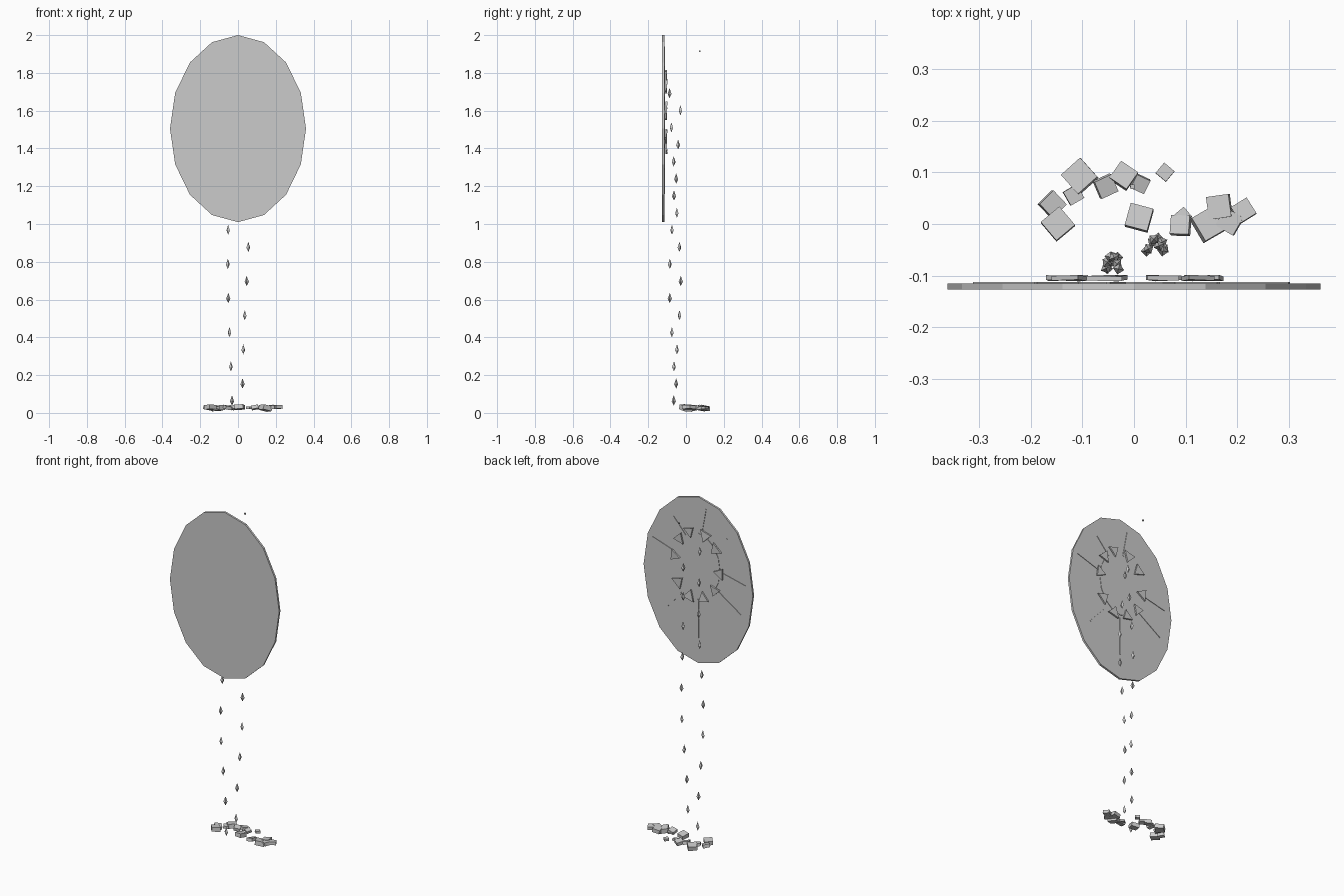
import bpy, bmesh, math, random
from mathutils import Matrix, Vector

if "Cube" in bpy.data.objects:
    bpy.data.objects.remove(bpy.data.objects["Cube"])

random.seed(4)
grey = bpy.data.materials.new("pale_grey")
grey.diffuse_color = (0.6, 0.6, 0.6, 1)
grey.use_nodes = True
grey.node_tree.nodes["Principled BSDF"].inputs["Base Color"].default_value = grey.diffuse_color


def finish(name, bm):
    bmesh.ops.recalc_face_normals(bm, faces=bm.faces)
    me = bpy.data.meshes.new(name)
    bm.to_mesh(me)
    bm.free()
    me.materials.append(grey)
    ob = bpy.data.objects.new(name, me)
    bpy.context.collection.objects.link(ob)
    return ob


def prism(bm, pts, y0, y1):
    """Upright plate: an (x, z) outline extruded from y0 to y1."""
    face = bm.faces.new([bm.verts.new((x, y0, z)) for x, z in pts])
    ext = bmesh.ops.extrude_face_region(bm, geom=[face])["geom"]
    verts = [g for g in ext if isinstance(g, bmesh.types.BMVert)]
    bmesh.ops.translate(bm, verts=verts, vec=(0, y1 - y0, 0))
    return [v for v in face.verts] + verts


def ellipse(cx, cz, rx, rz, n):
    return [(cx + rx * math.sin(math.tau * i / n), cz + rz * math.cos(math.tau * i / n))
            for i in range(n)]


# Oval panel
bm = bmesh.new()
prism(bm, ellipse(0, 1.505, 0.36, 0.495, 16), -0.127, -0.115)
finish("oval_panel", bm)

# Thin oval patch inside the ring of shards
bm = bmesh.new()
prism(bm, ellipse(0, 1.595, 0.145, 0.19, 16), -0.116, -0.1125)
finish("inner_patch", bm)

# Radiating cracks: outer end, inner end
cracks = [(.30, 1.68, .16, 1.635), (.163, 1.84, .08, 1.745), (-.05, 1.94, -.02, 1.78),
          (-.19, 1.80, -.11, 1.735), (-.31, 1.55, -.14, 1.59), (-.28, 1.37, -.10, 1.49),
          (0, 1.16, 0, 1.39), (.21, 1.29, .11, 1.40)]
bm = bmesh.new()
for x0, z0, x1, z1 in cracks:
    a, b = Vector((x0, z0)), Vector((x1, z1))
    d = (b - a).normalized() * 0.004
    n = Vector((-d.y, d.x))
    prism(bm, [a + n, b + n, b - n, a - n], -0.116, -0.112)
finish("cracks", bm)

# Triangular shards pointing inward around the ring
ring = [(.15, 1.615), (.118, 1.725), (.052, 1.785), (-.052, 1.785), (-.12, 1.72),
        (-.148, 1.585), (-.115, 1.475), (-.04, 1.41), (.052, 1.40), (.125, 1.465)]
bm = bmesh.new()
for x, z in ring:
    ang = math.atan2(1.595 - z, -x)
    r = random.uniform(0.036, 0.042)
    pts = [(x + r * math.cos(ang + k * math.tau / 3), z + r * math.sin(ang + k * math.tau / 3))
           for k in range(3)]
    vs = prism(bm, pts, -0.109, -0.100)
    bmesh.ops.rotate(bm, verts=vs, cent=(x, -0.1045, z),
                     matrix=Matrix.Rotation(random.uniform(-.07, .07), 3, 'X'))
finish("shards", bm)


def drops(name, z0, count, path):
    """Column of four-sided diamond drops following a gentle wave."""
    bm = bmesh.new()
    for i in range(count):
        z = z0 + i * 0.1808
        x, y = path(z)
        turn = i * 0.5
        mid = [bm.verts.new((x + .011 * math.cos(turn + k * math.pi / 2),
                             y + .011 * math.sin(turn + k * math.pi / 2), z - .003))
               for k in range(4)]
        for tip in (bm.verts.new((x, y, z + .028)), bm.verts.new((x, y, z - .026))):
            for k in range(4):
                bm.faces.new((mid[k], mid[(k + 1) % 4], tip))
    finish(name, bm)


drops("left_drops", 0.065, 10, lambda z: (
    -.042 - .012 * math.cos(math.tau * (z - .8) / 1.8),
    -.075 - .0125 * math.cos(math.tau * (z - .695) / 1.05)))
drops("right_drops", 0.155, 9, lambda z: (
    .041 + .017 * math.cos(math.tau * (z - 1.08) / 1.9),
    -.040 + .0125 * math.cos(math.tau * (z - .695) / 1.0)))


def block(bm, loc, size, rot):
    m = (Matrix.Translation(loc) @ Matrix.Rotation(rot[2], 4, 'Z')
         @ Matrix.Rotation(rot[1], 4, 'Y') @ Matrix.Rotation(rot[0], 4, 'X')
         @ Matrix.Diagonal((*size, 1)))
    bmesh.ops.create_cube(bm, size=1, matrix=m)


# Rubble arc on the ground: x, y, width, yaw in degrees
rubble = [(-.147, .000, .047, 40), (-.158, .038, .038, 45), (-.117, .056, .030, 30),
          (-.105, .092, .050, 42), (-.055, .073, .036, 25), (-.020, .093, .040, 55),
          (.012, .078, .029, -25), (.060, .100, .026, 50), (.010, .012, .045, -15),
          (.090, -.003, .037, -2), (.095, .016, .024, 40), (.145, .000, .052, 30),
          (.165, .033, .044, 8), (.185, .005, .040, 60), (.212, .026, .036, 32)]
bm = bmesh.new()
for x, y, w, yaw in rubble:
    tilt = [random.uniform(-.22, .22) for _ in range(2)]
    block(bm, (x, y, random.uniform(.024, .032)), (w, w, w * .5), (*tilt, math.radians(yaw)))
finish("rubble", bm)

# Tiny floating speck behind the panel
bm = bmesh.new()
block(bm, (-.003, .072, 1.915), (.008, .008, .008), (0, 0, 0))
finish("speck", bm)
